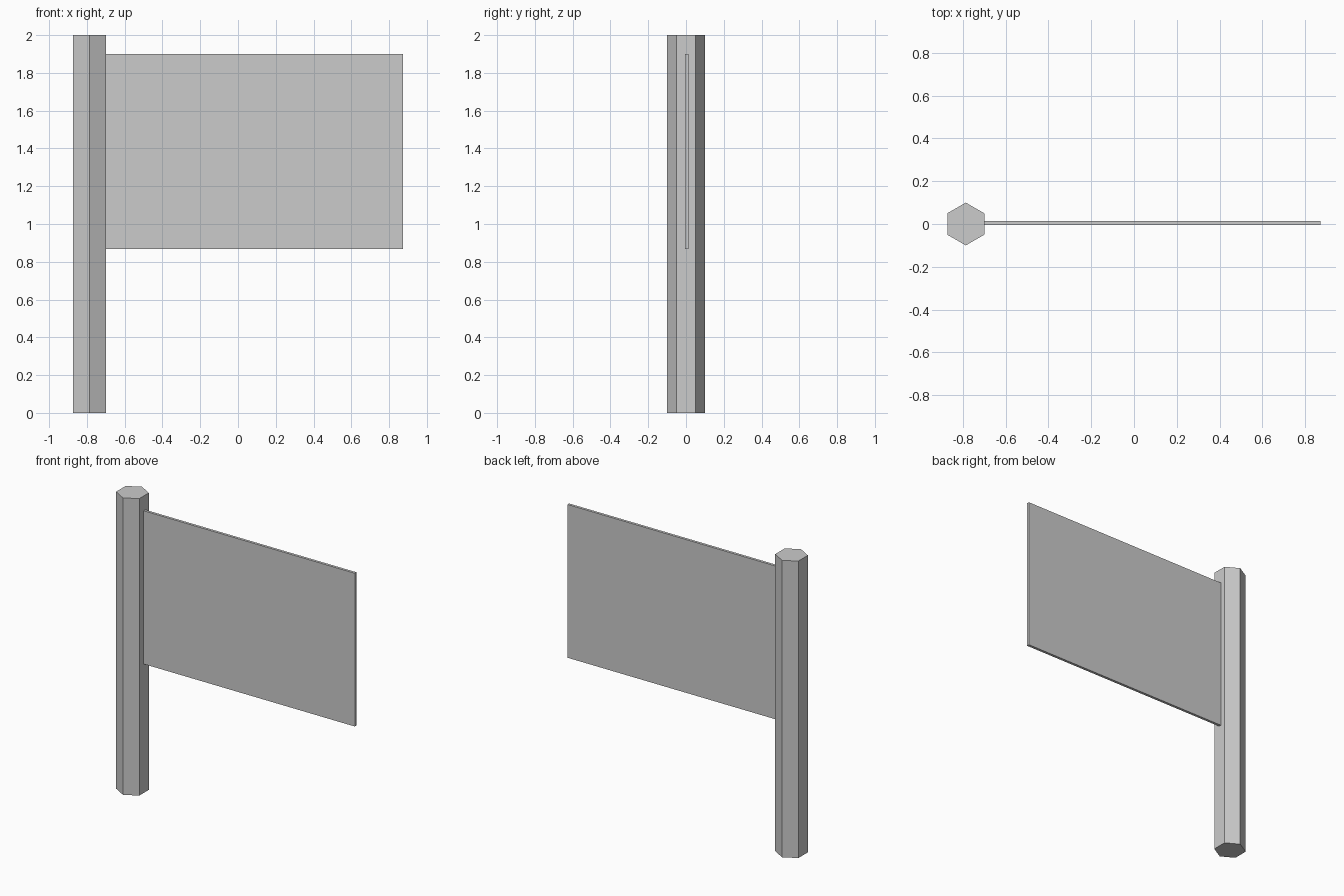
import bpy
import math

if "Cube" in bpy.data.objects:
    bpy.data.objects.remove(bpy.data.objects["Cube"])

# Hexagonal pole, corners pointing to front and back
R, H = 0.1, 2.0
pole_x = -0.873 + R * math.cos(math.pi / 6)
bpy.ops.mesh.primitive_cylinder_add(vertices=6, radius=R, depth=H,
                                    location=(pole_x, 0, H / 2))
pole = bpy.context.object
pole.name = "pole"

# Thin flag panel, attached to the flat right side of the pole
x0, x1 = pole_x + R * math.cos(math.pi / 6), 0.873
y0, y1 = -0.004, 0.014
z0, z1 = 0.868, 1.9
bpy.ops.mesh.primitive_cube_add(
    size=1, location=((x0 + x1) / 2, (y0 + y1) / 2, (z0 + z1) / 2))
flag = bpy.context.object
flag.name = "flag_panel"
flag.scale = (x1 - x0, y1 - y0, z1 - z0)
bpy.ops.object.transform_apply(location=False, rotation=False, scale=True)
